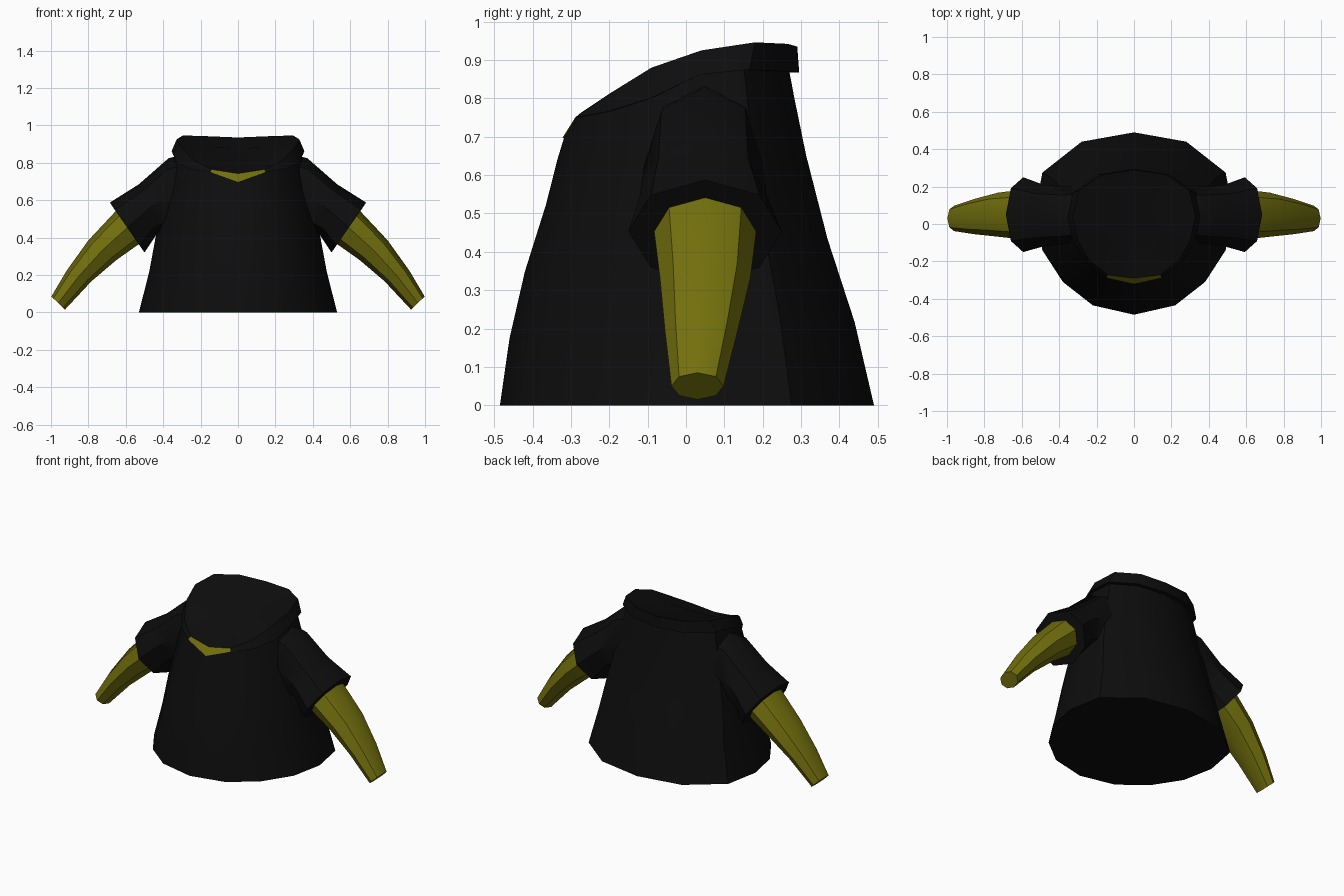
import bpy, bmesh, math

if "Cube" in bpy.data.objects:
    bpy.data.objects.remove(bpy.data.objects["Cube"])


def material(name, rgb):
    m = bpy.data.materials.new(name)
    m.diffuse_color = (*rgb, 1)
    m.use_nodes = True
    m.node_tree.nodes["Principled BSDF"].inputs["Base Color"].default_value = m.diffuse_color
    return m


BLACK = material("black cloth", (0.004, 0.004, 0.004))
OLIVE = material("olive skin", (0.17, 0.16, 0.004))


def loft(name, rings, mats, cap_start=True, cap_end=True, rule=None):
    """Skin a list of equal-length closed rings."""
    bm = bmesh.new()
    vs = [[bm.verts.new(p) for p in r] for r in rings]
    n = len(rings[0])
    for a, b in zip(vs, vs[1:]):
        for i in range(n):
            j = (i + 1) % n
            f = bm.faces.new((a[i], a[j], b[j], b[i]))
            if rule:
                f.material_index = rule(i, n)
    if cap_start:
        bm.faces.new(vs[0][::-1])
    if cap_end:
        bm.faces.new(vs[-1])
    bmesh.ops.recalc_face_normals(bm, faces=bm.faces)
    me = bpy.data.meshes.new(name)
    bm.to_mesh(me)
    bm.free()
    for m in mats:
        me.materials.append(m)
    ob = bpy.data.objects.new(name, me)
    bpy.context.collection.objects.link(ob)
    bpy.ops.object.select_all(action='DESELECT')
    bpy.context.view_layer.objects.active = ob
    ob.select_set(True)
    bpy.ops.object.shade_smooth_by_angle(angle=math.radians(40))
    return ob


def mirror_ring(half):
    """Complete a ring from its right half, front to back."""
    return half + [(-x, y, z) for x, y, z in half[-2:0:-1]]


# Torso: hem outline, narrowing towards a sloping neckline
hem = [(0, -.485), (.22, -.435), (.38, -.31), (.49, -.14),
       (.53, .06), (.49, .275), (.28, .44), (0, .49)]
neck_z = [.697, .75, .765, .80, .862, .875, .87, .868]
# height fraction, half width, front depth, back depth
levels = [(0, .53, .485, .485), (.25, .475, .46, .435), (.5, .435, .42, .365),
          (.75, .385, .365, .31), (.92, .35, .335, .28), (1, .335, .318, .267)]


def torso_ring(t, w, front, back):
    return mirror_ring([(x * w / .53, y * (front if y < 0 else back) / .485, t * z)
                        for (x, y), z in zip(hem, neck_z)])


loft("shirt_body", [torso_ring(*lv) for lv in levels], [BLACK], cap_end=False)

# Collar: overhanging band, olive at the front notch
lower = torso_ring(1, .355, .322, .292)
upper = mirror_ring([(0, -.29, .742), (.14, -.272, .764), (.24, -.195, .815),
                     (.30, -.09, .88), (.328, .04, .925), (.295, .18, .946),
                     (.17, .265, .942), (0, .29, .935)])
inner = torso_ring(1, .33, .315, .262)
loft("collar", [inner, lower, upper], [BLACK, OLIVE], False, False,
     lambda i, n: 1 if i in (0, n - 1) else 0)

# Neck lining: shallow dished surface inside the collar
dish = [(x * .5, y * .5, z * .5 + .41) for x, y, z in upper]
loft("neck_lining", [upper, dish], [BLACK], cap_start=False)


def limb_ring(side, top, bottom, yc, yr, n=8):
    """Octagonal ring spanning a top and a bottom point in the front plane."""
    cx, cz = (top[0] + bottom[0]) / 2, (top[1] + bottom[1]) / 2
    ux, uz = top[0] - cx, top[1] - cz
    out = []
    for k in range(n):
        a = 2 * math.pi * k / n
        c, s = math.cos(a), math.sin(a)
        out.append((side * (cx + ux * c), yc + yr * s, cz + uz * c))
    return out


sleeve = [((.30, .84), (.34, .44), .05, .15),
          ((.37, .825), (.40, .42), .045, .155),
          ((.53, .685), (.44, .41), .045, .165),
          ((.685, .587), (.50, .32), .05, .20),
          ((.66, .55), (.52, .35), .05, .15)]
arm = [((.60, .60), (.45, .42), .05, .135),
       ((.655, .54), (.53, .365), .05, .133),
       ((.80, .385), (.65, .28), .05, .118),
       ((.915, .225), (.785, .165), .04, .095),
       ((.998, .085), (.925, .015), .03, .068)]
for side, tag in ((1, "right"), (-1, "left")):
    loft("sleeve_" + tag, [limb_ring(side, *r) for r in sleeve], [BLACK])
    loft("arm_" + tag, [limb_ring(side, *r) for r in arm], [OLIVE])
